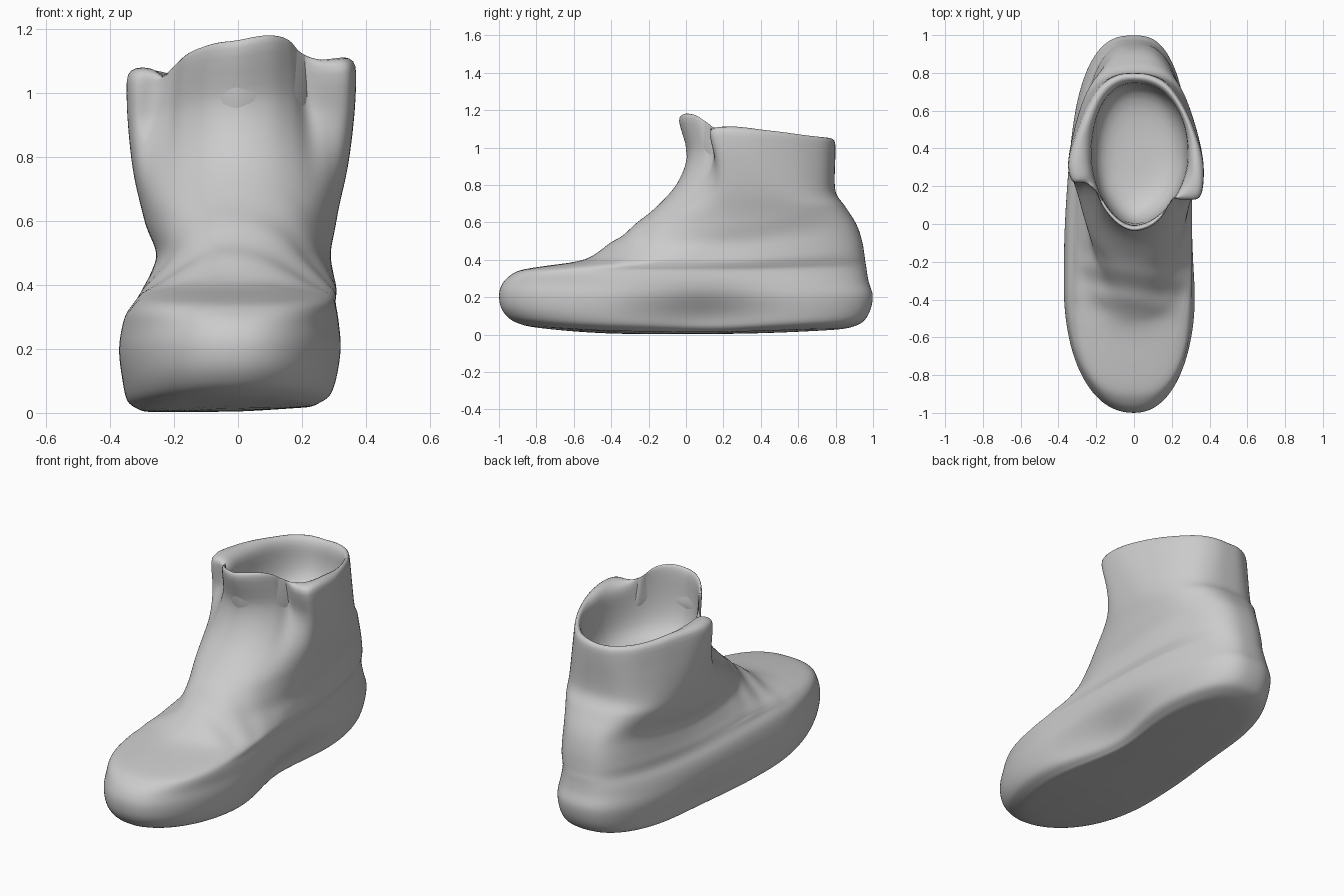
import bpy, bmesh
from math import sin, cos, pi, exp, copysign
from mathutils import Vector

if "Cube" in bpy.data.objects:
    bpy.data.objects.remove(bpy.data.objects["Cube"])

N = 96  # points around each ring

# Height, front y, back y, left x, right x, y of widest point, blend to collar outline
PROFILE = [
    (.010, -.88, .88, -.31, .26, -.25, 0), (.035, -.945, .945, -.347, .302, -.25, 0),
    (.10, -.99, .985, -.362, .32, -.3, 0), (.19, -1.0, 1.0, -.373, .328, -.3, 0),
    (.26, -.98, .98, -.365, .32, -.3, 0), (.31, -.94, .97, -.35, .312, -.32, 0),
    (.345, -.88, .965, -.325, .306, -.3, 0), (.367, -.75, .96, -.31, .308, -.2, 0),
    (.395, -.56, .955, -.295, .308, -.05, 0), (.44, -.475, .945, -.272, .298, .08, 0),
    (.50, -.385, .92, -.255, .29, .2, 0), (.58, -.28, .87, -.287, .305, .3, 0),
    (.66, -.185, .835, -.308, .32, .33, 0), (.75, -.10, .80, -.322, .333, .33, .2),
    (.85, .01, .79, -.33, .342, .33, .5), (.95, .17, .79, -.337, .35, .33, .8),
]
# Collar rim, from the tongue round to the right, back and left
RIM = [
    (0, -.04, 1.17), (.10, -.01, 1.185), (.165, .06, 1.175), (.20, .13, 1.13),
    (.26, .125, 1.11), (.345, .13, 1.115), (.37, .22, 1.115), (.365, .35, 1.10),
    (.32, .50, 1.085), (.26, .63, 1.07), (.18, .74, 1.06), (.09, .79, 1.055),
    (0, .80, 1.05), (-.09, .79, 1.055), (-.18, .73, 1.06), (-.25, .62, 1.065),
    (-.30, .50, 1.075), (-.34, .38, 1.08), (-.35, .29, 1.085), (-.325, .22, 1.08),
    (-.26, .22, 1.055), (-.205, .18, 1.10), (-.165, .09, 1.135), (-.09, 0, 1.16),
]


def spline(p0, p1, p2, p3, t):
    return .5 * (2 * p1 + (p2 - p0) * t + (2 * p0 - 5 * p1 + 4 * p2 - p3) * t * t
                 + (3 * p1 - p0 - 3 * p2 + p3) * t ** 3)


def rim_point(i):
    k, t = divmod(i * len(RIM) / N, 1)
    return spline(*(Vector(RIM[(int(k) + d) % len(RIM)]) for d in (-1, 0, 1, 2)), t)


def bump(v, centre, width):
    return exp(-((v - centre) / width) ** 2)


def egg(i, front, back, left, right, mid, nf, nb):
    """Point i on an egg outline with separate front and back roundness."""
    s, c = sin(2 * pi * i / N), cos(2 * pi * i / N)
    e = 2 / nf if c > 0 else 2 / nb
    x = (right if s > 0 else -left) * copysign(abs(s) ** e, s)
    y = mid + (front - mid if c > 0 else mid - back) * copysign(abs(c) ** e, c)
    return x, y


def body_ring(row):
    z, front, back, left, right, mid, w = row
    nf = 2.2 + .4 * bump(z, .36, .06)
    ring = []
    for i, r in enumerate(rim):
        x, y = egg(i, front, back, left, right, mid, nf, 2.7)
        ring.append(Vector((x + (r.x - x) * w, y + (r.y - y) * w,
                            z + (r.z - 1.08) * w * w)))
    return ring


def shape(p):
    """Toe spring, arch on the inner side, ankle fold and instep wrinkles."""
    x, y, z = p
    low = max(0, 1 - z / .35)
    lift = .055 * (max(0, -y - .25) / .7) ** 2 + .03 * (max(0, y - .1) / .8) ** 2
    if x > 0:
        x *= 1 - .33 * bump(y, .1, .32) * bump(z, .05, .15)
        z += .02 * low * x / .3
    else:
        x *= 1 - .09 * bump(y, .3, .3) * bump(z, .06, .13)
    z += lift * low
    z += .08 * bump(z, .55, .15) * max(0, min(1, (y - .3) / .5))
    z += .009 * sin(42 * y + 7 * x) * bump(y, -.28, .2) * bump(z, .48, .16)
    return Vector((x, y, z))


rim = [rim_point(i) for i in range(N)]

# Outer shell rings, with extra rings interpolated between the profile rows
rows = [Vector(r) for r in PROFILE]
body = []
for k in range(len(rows) - 1):
    q = [rows[max(0, min(len(rows) - 1, k + d))] for d in (-1, 0, 1, 2)]
    body += [body_ring(spline(*q, t / 3)) for t in range(3)]
body.append(body_ring(rows[-1]))

# Underside rings
under = [[Vector((p.x * f, p.y * f, p.z - .007)) for p in body[0]]
         for f in (.3, .6, .85, .95)]
rings = [[shape(p) for p in r] for r in under + body]

# Rolled rim: blend from the collar outline to a pointed-egg opening
lining = [egg(i, -.005, .745, -.225, .285, .36, 1.8, 2.2) for i in range(N)]
for w, dz in ((0, -.04), (.08, -.012), (.4, 0), (.75, -.012), (1, -.05)):
    rings.append([Vector((r.x + (u - r.x) * w, r.y + (v - r.y) * w, r.z + dz))
                  for r, (u, v) in zip(rim, lining)])
# Bowl-shaped lining
for f, z, flat in ((1, .97, .6), (.97, .89, .3), (.88, .82, .1),
                   (.65, .78, 0), (.3, .77, 0)):
    rings.append([Vector((.02 + (u - .02) * f, .38 + (v - .38) * f,
                          z + (r.z - 1.08) * flat))
                  for r, (u, v) in zip(rim, lining)])

# Skin the rings into one smooth shell
bm = bmesh.new()
loops = [[bm.verts.new(p) for p in r] for r in rings]
for a, b in zip(loops, loops[1:]):
    for i in range(N):
        j = (i + 1) % N
        bm.faces.new((a[i], a[j], b[j], b[i]))
for loop in (loops[0], loops[-1]):
    centre = bm.verts.new(sum((v.co for v in loop), Vector()) / N)
    for i in range(N):
        bm.faces.new((loop[i], loop[(i + 1) % N], centre))
bmesh.ops.recalc_face_normals(bm, faces=bm.faces)
for f in bm.faces:
    f.smooth = True
mesh = bpy.data.meshes.new("ankle_boot")
bm.to_mesh(mesh)
bm.free()
boot = bpy.data.objects.new("ankle_boot", mesh)
bpy.context.collection.objects.link(boot)
smooth = boot.modifiers.new("smooth", 'SUBSURF')
smooth.levels = smooth.render_levels = 1
